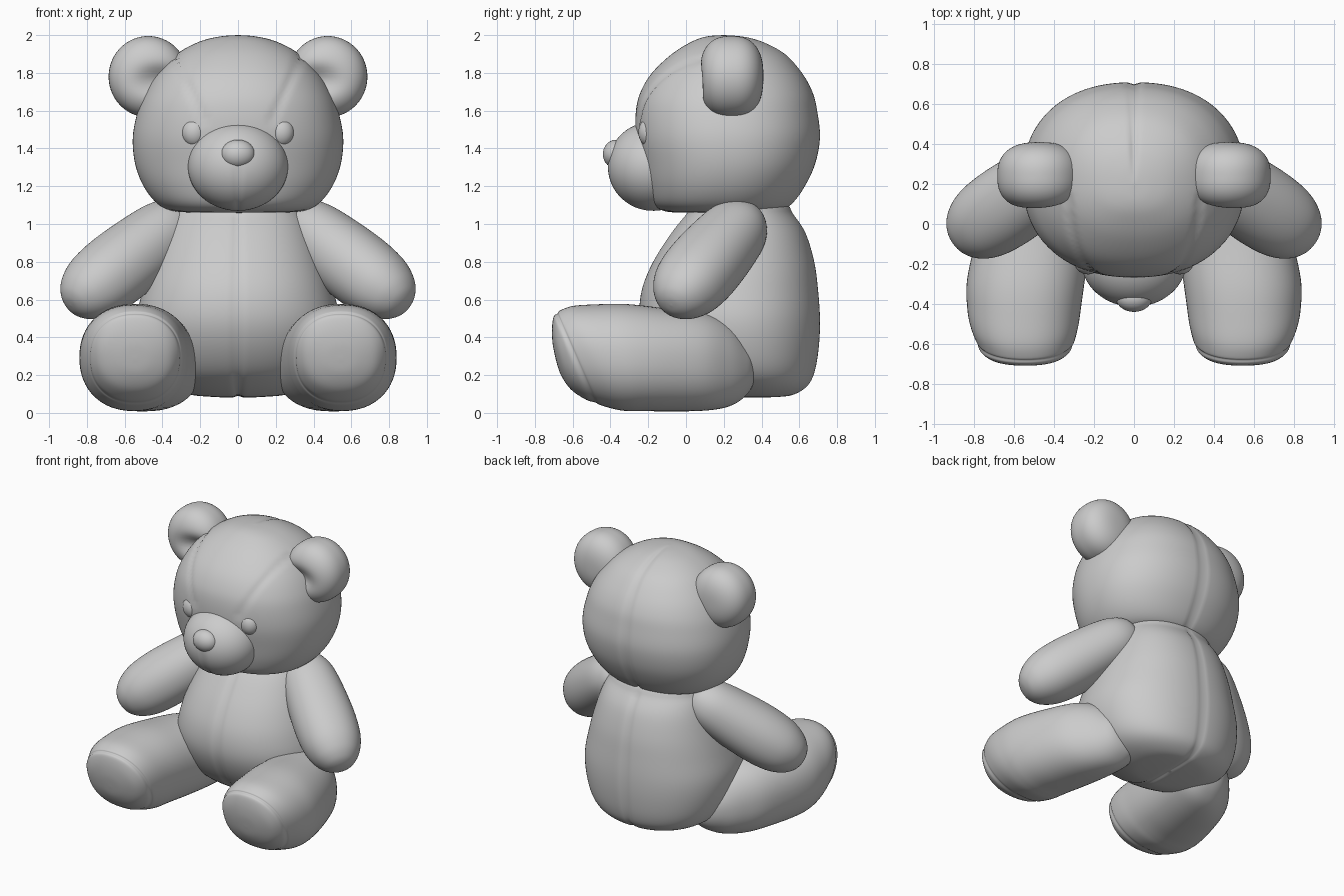
import bpy, bmesh, math
from mathutils import Vector

if "Cube" in bpy.data.objects:
    bpy.data.objects.remove(bpy.data.objects["Cube"])


def finish(name, bm, mirror=False, deform=None):
    """Turn a bmesh into a smooth object, optionally mirrored across x."""
    if deform:
        for v in bm.verts:
            v.co = deform(v.co.copy())
    bmesh.ops.remove_doubles(bm, verts=bm.verts, dist=1e-5)
    bmesh.ops.recalc_face_normals(bm, faces=bm.faces)
    for f in bm.faces:
        f.smooth = True
    me = bpy.data.meshes.new(name)
    bm.to_mesh(me)
    bm.free()
    ob = bpy.data.objects.new(name, me)
    bpy.context.collection.objects.link(ob)
    if mirror:
        ob.modifiers.new("mirror", 'MIRROR').use_mirror_merge = False
    return ob


def spow(a, e):
    return math.copysign(abs(a) ** e, a)


def catmull(rows, steps):
    """Smooth rows of (centre, u, v) vectors."""
    out = []
    n = len(rows)
    for i in range(n - 1):
        q = [rows[max(i - 1, 0)], rows[i], rows[i + 1], rows[min(i + 2, n - 1)]]
        for k in range(steps):
            t = k / steps
            w = ((-t + 2 * t * t - t ** 3) / 2, (2 - 5 * t * t + 3 * t ** 3) / 2,
                 (t + 4 * t * t - 3 * t ** 3) / 2, (t ** 3 - t * t) / 2)
            out.append([sum((q[j][c] * w[j] for j in range(4)), Vector()) for c in range(3)])
    out.append(rows[-1])
    return out


def loft(name, rows, power=2.1, seg=128, steps=5, **kw):
    """Skin superellipse rings given as (centre, u, v)."""
    bm = bmesh.new()
    rings = []
    for c, u, v in catmull(rows, steps):
        ring = []
        for k in range(seg):
            a = 2 * math.pi * k / seg
            ring.append(bm.verts.new(c + u * spow(math.cos(a), 2 / power)
                                     + v * spow(math.sin(a), 2 / power)))
        rings.append(ring)
    for r0, r1 in zip(rings, rings[1:]):
        for k in range(seg):
            m = (k + 1) % seg
            bm.faces.new((r0[k], r0[m], r1[m], r1[k]))
    bmesh.ops.dissolve_degenerate(bm, dist=1e-6, edges=bm.edges)
    return finish(name, bm, **kw)


def ball(name, centre, radii, power=2.0, shape=None, **kw):
    """Superellipsoid; power > 2 squares the depth direction."""
    bm = bmesh.new()
    bmesh.ops.create_uvsphere(bm, u_segments=64, v_segments=40, radius=1)
    for v in bm.verts:
        p = v.co
        h = math.hypot(p.x, p.z)
        if power != 2 and h > 1e-6:
            e = 2 / power
            s = h ** e / h
            p = Vector((p.x * s, spow(p.y, e), p.z * s))
        if shape:
            p = shape(p)
        v.co = Vector(centre) + Vector([a * b for a, b in zip(p, radii)])
    return finish(name, bm, **kw)


def stack(levels):
    """Rings from (z, half width, front y, back y)."""
    return [(Vector((0, (f + b) / 2, z)), Vector((rx, 0, 0)), Vector((0, (b - f) / 2, 0)))
            for z, rx, f, b in levels]


def inward(p, depth):
    d = Vector((-p.x, 0.22 - p.y, (1.5 if p.z > 1.05 else 0.55) - p.z))
    return p + d.normalized() * depth


def centre_seam(p):
    return inward(p, 0.011 * math.exp(-(p.x / 0.018) ** 2))


def head_seams(p):
    depth = 0.012 * math.exp(-(p.x / 0.018) ** 2) * max(0, min(1, (p.y - .22) / .15))
    if p.y < 0.15 and p.z > 1.52:
        line = 0.19 + 0.45 * (p.z - 1.57)
        depth += 0.010 * math.exp(-((abs(p.x) - line) / 0.018) ** 2)
    return inward(p, depth)


# Body
loft("body", stack([
    (.08, 0, .36, .36), (.085, .14, .22, .5), (.10, .27, .12, .58), (.15, .39, .0, .65),
    (.23, .47, -.11, .685), (.36, .52, -.2, .705), (.5, .535, -.245, .71),
    (.65, .505, -.235, .70), (.8, .46, -.175, .68), (.95, .405, -.08, .635),
    (1.05, .355, .0, .57), (1.12, .29, .06, .51), (1.15, 0, .28, .28)]),
    power=2.2, deform=centre_seam)

# Head
loft("head", stack([
    (1.06, 0, .2, .2), (1.06, .22, -.02, .42), (1.07, .35, -.12, .5), (1.11, .43, -.18, .565),
    (1.2, .50, -.215, .63), (1.32, .545, -.24, .685), (1.46, .557, -.265, .71),
    (1.6, .53, -.265, .695), (1.7, .49, -.24, .67), (1.8, .425, -.18, .615),
    (1.9, .325, -.075, .525), (1.965, .205, .03, .405), (1.993, .095, .11, .30),
    (2.0, 0, .2, .2)]), power=2.25, deform=head_seams)


# Muzzle with a seam below the nose
def muzzle_shape(p):
    if p.z < 0.2:
        p.y += 0.04 * math.exp(-(p.x / 0.05) ** 2) * min(1, (.2 - p.z) * 3)
    return p


ball("muzzle", (0, -.18, 1.305), (.265, .235, .235), shape=muzzle_shape)
ball("nose", (0, -.37, 1.37), (.09, .07, .076))
ball("eye", (.23, -.192, 1.485), (.068, .06, .076), mirror=True)


# Ears, hollowed on the front
def ear_shape(p):
    if p.y < 0:
        d = (p.x + 0.35) ** 2 / 0.3 + (p.z + 0.1) ** 2 / 0.1
        p.y += 0.38 * math.exp(-d) * min(1, -p.y * 2)
    return p


ball("ear", (.475, .24, 1.78), (.21, .17, .215), power=2.5, shape=ear_shape, mirror=True)

# Arms
start = Vector((.30, .315, 1.03))
axis = Vector((.70, -.47, -.55)).normalized()
side = axis.cross(Vector((0, 0, 1))).normalized()
up = side.cross(axis)
loft("arm", [(start + axis * s, side * r * 1.06, up * r) for s, r in [
    (-.05, 0), (-.03, .08), (.02, .13), (.12, .168), (.3, .188), (.5, .195), (.65, .182),
    (.75, .147), (.81, .10), (.838, .05), (.845, 0)]], seg=64, mirror=True)

# Legs ending in bulging tilted sole pads: x, y, z, half width, half height, lean
legs = [(.36, .37, .24, 0, 0, 0), (.365, .355, .24, .10, .09, 0), (.38, .31, .24, .16, .155, 0),
        (.41, .23, .255, .215, .22, 0), (.46, .1, .27, .26, .258, 0),
        (.51, -.1, .28, .285, .272, 0), (.54, -.27, .293, .295, .283, -.15),
        (.55, -.39, .292, .288, .282, -.35), (.55, -.48, .29, .275, .275, -.45),
        (.545, -.56, .29, .252, .25, -.44), (.545, -.58, .29, .24, .235, -.43),
        (.545, -.615, .29, .23, .22, -.39), (.545, -.66, .285, .18, .16, -.31),
        (.545, -.685, .285, .09, .08, -.26), (.545, -.69, .285, 0, 0, -.25)]
loft("leg", [(Vector((x, y, z)), Vector((rx, 0, 0)), Vector((0, lean * rz, rz)))
             for x, y, z, rx, rz, lean in legs], power=2.2, seg=64, mirror=True)
